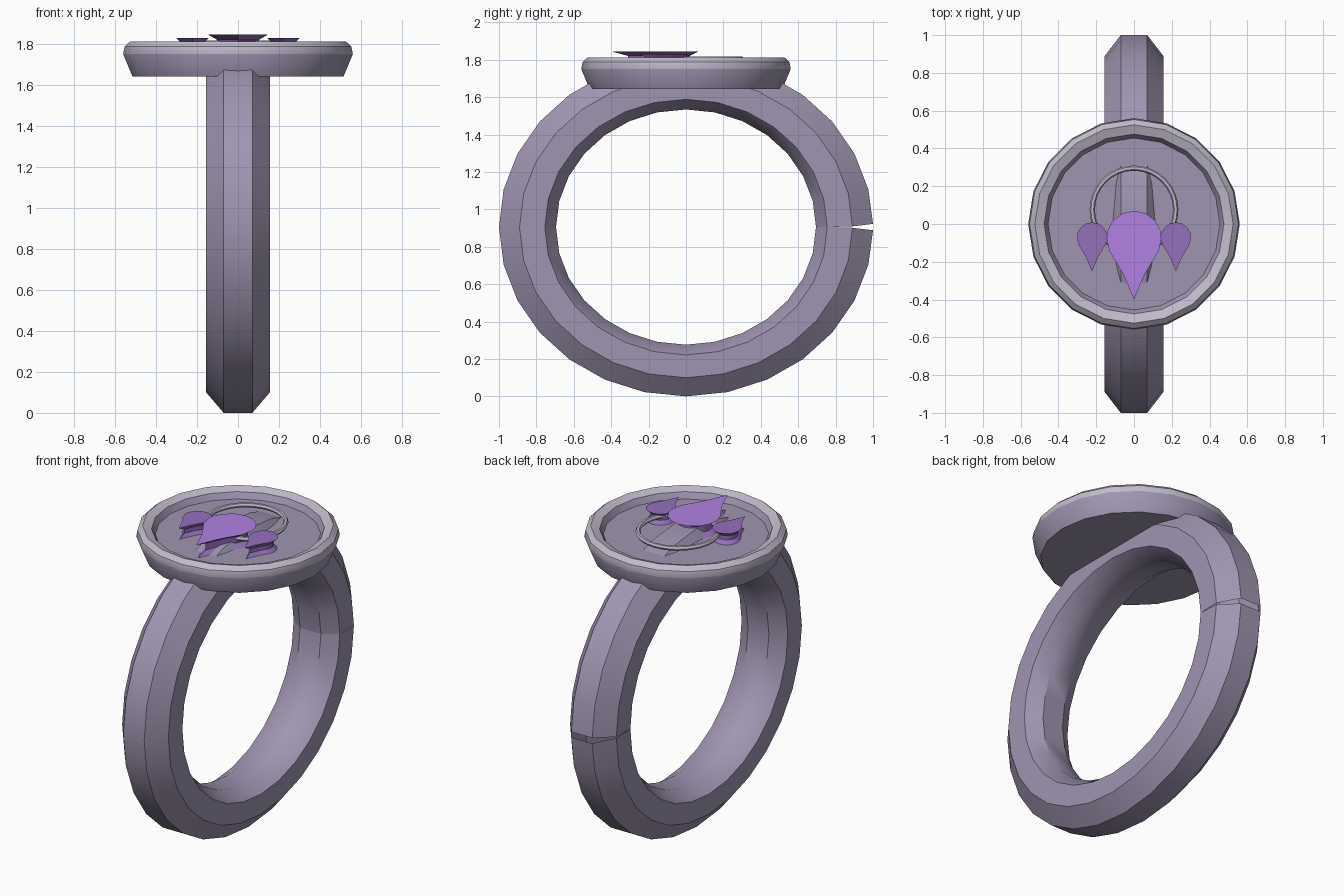
import bpy, bmesh
from math import sin, cos, pi

if "Cube" in bpy.data.objects:
    bpy.data.objects.remove(bpy.data.objects["Cube"])


def material(name, rgb):
    m = bpy.data.materials.new(name)
    m.diffuse_color = (*rgb, 1)
    m.use_nodes = True
    m.node_tree.nodes["Principled BSDF"].inputs["Base Color"].default_value = m.diffuse_color
    return m


METAL = material("dark_metal", (0.35, 0.30, 0.44))
TRIM = material("light_trim", (0.53, 0.49, 0.60))
GEM = material("gem_bright", (0.44, 0.22, 0.76))
GEM_SIDE = material("gem_deep", (0.30, 0.16, 0.50))


def skin(name, rings, mats, close_rings=False, cap_start=False, cap_end=False,
         closed=True, mat_fn=None, angle=0.6):
    """Join rows of points into a surface; each row is a loop of points."""
    bm = bmesh.new()
    rows = [[bm.verts.new(p) for p in r] for r in rings]
    n = len(rows[0])
    pairs = list(zip(rows, rows[1:])) + ([(rows[-1], rows[0])] if close_rings else [])
    for k, (a, b) in enumerate(pairs):
        for i in range(n if closed else n - 1):
            j = (i + 1) % n
            f = bm.faces.new((a[i], a[j], b[j], b[i]))
            f.material_index = mat_fn(k) if mat_fn else 0
    if cap_start:
        bm.faces.new(rows[0][::-1]).material_index = mat_fn(-1) if mat_fn else 0
    if cap_end:
        bm.faces.new(rows[-1]).material_index = mat_fn(len(rows)) if mat_fn else 0
    bmesh.ops.recalc_face_normals(bm, faces=bm.faces)
    me = bpy.data.meshes.new(name)
    bm.to_mesh(me)
    bm.free()
    ob = bpy.data.objects.new(name, me)
    bpy.context.collection.objects.link(ob)
    for m in mats:
        me.materials.append(m)
    bpy.ops.object.select_all(action='DESELECT')
    bpy.context.view_layer.objects.active = ob
    ob.select_set(True)
    bpy.ops.object.shade_smooth_by_angle(angle=angle)
    return ob


# finger band: octagonal section swept round an oval, with a small split at +y
SECTION = [(0.07, 1.0), (0.155, 0.89), (0.155, 0.755), (0.07, 0.695),
           (-0.07, 0.695), (-0.155, 0.755), (-0.155, 0.89), (-0.07, 1.0)]
SEG = 28
band = []
for i in range(SEG + 1):
    a = 2 * pi * i / SEG
    gap = {0: 1, SEG: -1}.get(i, 0)
    band.append([(x, r * cos(a), 0.905 + 0.905 * r * sin(a)
                  + gap * 0.017 * max(0, r - 0.86) / 0.14) for x, r in SECTION])
skin("finger_band", band, [METAL])


def lathe(name, profile, seg, cy, mats, **kw):
    rings = [[(r * cos(2 * pi * i / seg), cy + r * sin(2 * pi * i / seg), z)
              for i in range(seg)] for r, z in profile]
    return skin(name, rings, mats, **kw)


# signet plate with raised rim and sunken floor
lathe("signet_plate",
      [(0.515, 1.642), (0.56, 1.75), (0.553, 1.788), (0.525, 1.813),
       (0.476, 1.795), (0.455, 1.76)],
      20, 0, [METAL, TRIM], cap_start=True, cap_end=True,
      mat_fn=lambda k: 1 if k in (1, 2, 3) else 0)

# thin wire hoop on the plate
lathe("wire_hoop",
      [(0.221 + 0.014 * cos(k * pi / 3), 1.804 + 0.014 * sin(k * pi / 3)) for k in range(6)],
      32, 0.075, [TRIM], close_rings=True)

# three waisted teardrop gems
HALF = [(0.06, 0.057), (0.112, 0.018), (0.14, -0.035), (0.145, -0.08), (0.13, -0.145),
        (0.09, -0.21), (0.055, -0.27), (0.025, -0.34)]
DROP = [(0, 0.07)] + HALF + [(0, -0.40)] + [(-x, y) for x, y in reversed(HALF)]


def gem(name, cx, cy, size, top, mat_top):
    rings = []
    for z, s in ((1.758, 0.97), (1.78, 0.7), (top - 0.025, 0.7), (top, 1.0)):
        rings.append([(cx + size * s * x, cy + size * (-0.1 + s * (y + 0.1)), z)
                      for x, y in DROP])
    skin(name, rings, [GEM_SIDE, mat_top], cap_start=True, cap_end=True,
         mat_fn=lambda k: 1 if k == 4 else 0)


gem("centre_gem", 0, 0, 1, 1.845, GEM)
for side, label in ((-1, "left"), (1, "right")):
    gem(label + "_gem", side * 0.222, -0.03, 0.553, 1.83, GEM_SIDE)
